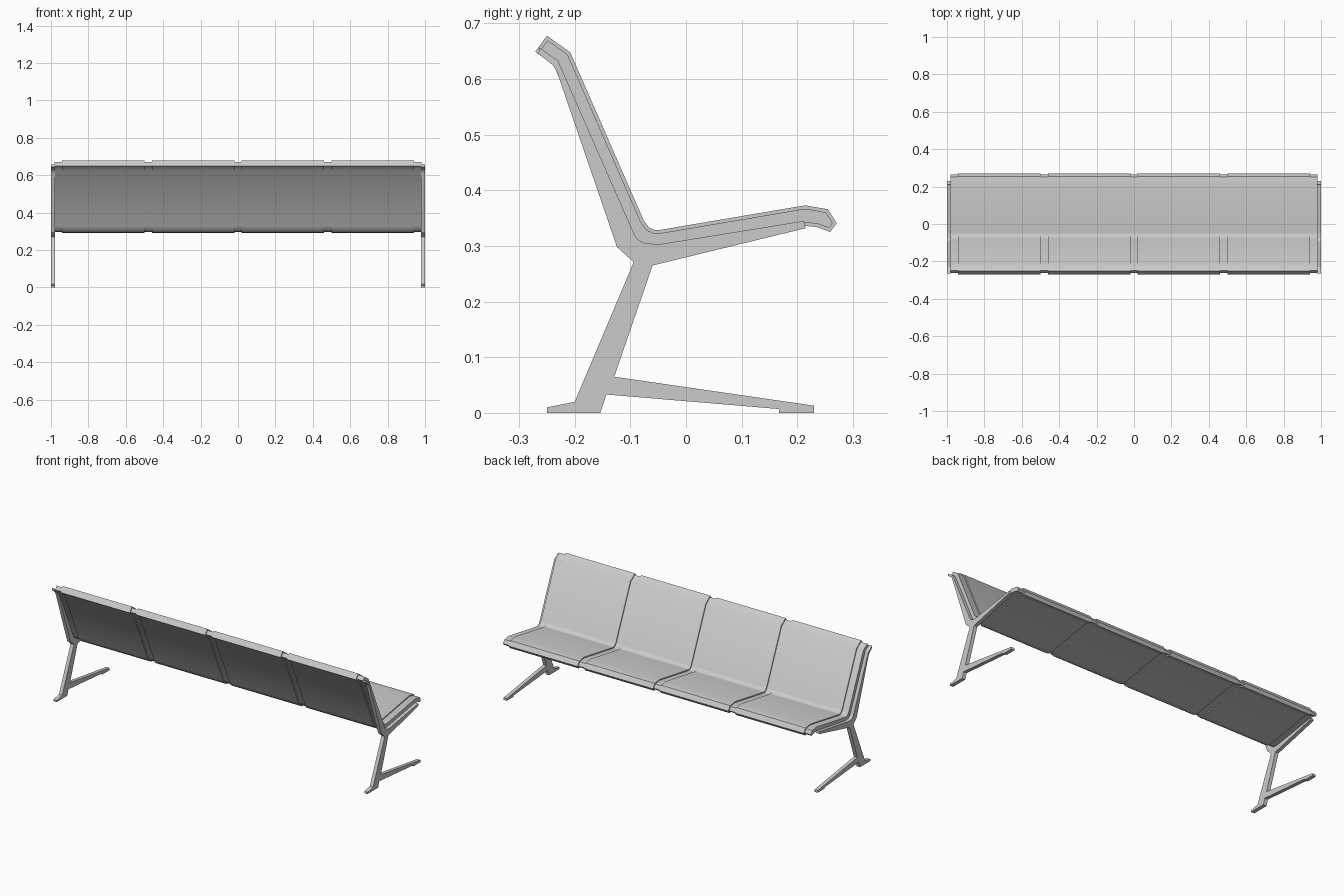
import bpy, bmesh
from mathutils import Vector

if "Cube" in bpy.data.objects:
    bpy.data.objects.remove(bpy.data.objects["Cube"])

# seat shell cross-section (y, z): top side front to back, then underside back to front
SHELL = [(0.271, 0.341), (0.255, 0.366), (0.214, 0.373), (-0.046, 0.329), (-0.057, 0.329),
         (-0.066, 0.333), (-0.076, 0.346), (-0.208, 0.648), (-0.250, 0.678),
         (-0.271, 0.649), (-0.238, 0.625), (-0.108, 0.328), (-0.094, 0.306), (-0.076, 0.294),
         (-0.048, 0.292), (0.215, 0.336), (0.235, 0.334), (0.259, 0.325)]

# side frame outline: foot, leg, back arm, seat arm, front foot
FRAME = [(-0.25, 0), (-0.25, 0.010), (-0.20, 0.020), (-0.094, 0.271), (-0.124, 0.298),
         (-0.232, 0.613), (-0.239, 0.625), (-0.265, 0.645), (-0.264, 0.657), (-0.230, 0.633),
         (-0.093, 0.321), (-0.087, 0.312), (-0.075, 0.305), (-0.048, 0.303),
         (0.212, 0.345), (0.215, 0.332), (-0.060, 0.265), (-0.129, 0.065), (0.230, 0.013),
         (0.230, 0), (0.167, 0), (0.167, 0.007), (-0.143, 0.033), (-0.154, 0)]


def inset(points, d):
    """Shrink a counter-clockwise outline by distance d."""
    out, n = [], len(points)
    for i in range(n):
        a, b, c = (Vector(points[(i + k) % n]) for k in (-1, 0, 1))
        u, v = (b - a).normalized(), (c - b).normalized()
        nu, nv = Vector((-u.y, u.x)), Vector((-v.y, v.x))
        out.append(tuple(b + (nu + nv) * d / (1 + nu.dot(nv))))
    return out


def extrude(name, outline, x0, x1):
    """Sweep a (y, z) outline along x."""
    bm = bmesh.new()
    face = bm.faces.new([bm.verts.new((x0, y, z)) for y, z in outline])
    new = bmesh.ops.extrude_face_region(bm, geom=[face])["geom"]
    bmesh.ops.translate(bm, vec=(x1 - x0, 0, 0),
                        verts=[g for g in new if isinstance(g, bmesh.types.BMVert)])
    bmesh.ops.recalc_face_normals(bm, faces=bm.faces)
    mesh = bpy.data.meshes.new(name)
    bm.to_mesh(mesh)
    bm.free()
    ob = bpy.data.objects.new(name, mesh)
    bpy.context.collection.objects.link(ob)
    return ob


def smooth(ob, angle):
    bpy.ops.object.select_all(action='DESELECT')
    ob.select_set(True)
    bpy.context.view_layer.objects.active = ob
    bpy.ops.object.shade_smooth_by_angle(angle=angle)


# recessed core that shows in the grooves and end strips
core = extrude("bench_core", inset(SHELL, 0.006), -0.98, 0.98)
smooth(core, 0.55)

# four raised seat panels
for i in range(4):
    x = -0.94 + 0.48 * i
    panel = extrude(f"seat_panel_{i + 1}", SHELL, x, x + 0.44)
    smooth(panel, 0.55)

# side frames with legs and feet
for side, x in (("left", -1.0), ("right", 0.979)):
    extrude(f"{side}_frame", FRAME, x, x + 0.021)
